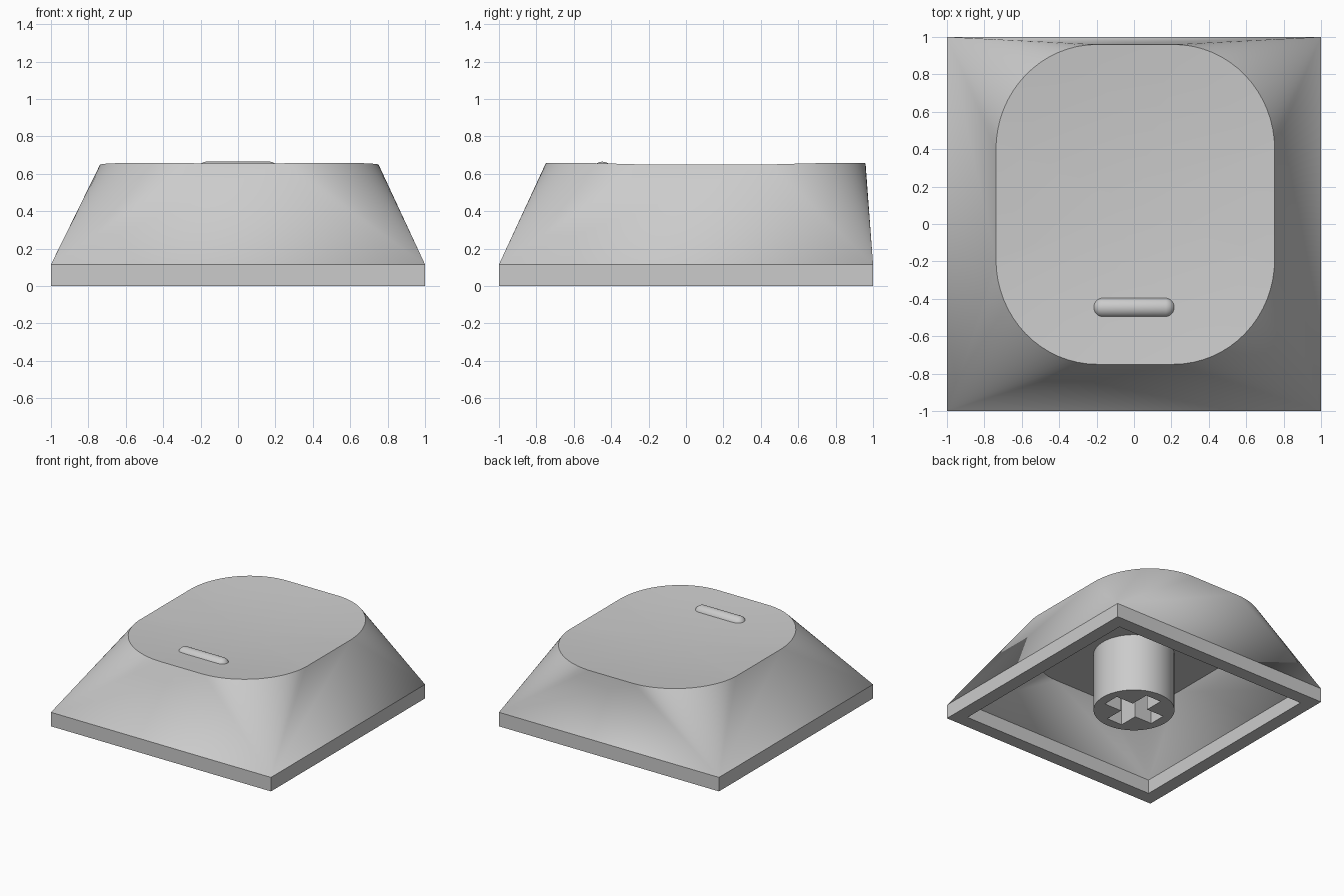
import bpy, bmesh, math
from mathutils import Matrix, Vector

cube = bpy.data.objects.get("Cube")
if cube:
    bpy.data.objects.remove(cube, do_unlink=True)

GREY = (0.6, 0.6, 0.6, 1.0)
mat = bpy.data.materials.new("light grey plastic")
mat.use_nodes = True
mat.diffuse_color = GREY
mat.node_tree.nodes["Principled BSDF"].inputs["Base Color"].default_value = GREY

SIGNS = [(1, 1), (-1, 1), (-1, -1), (1, -1)]
BAND = 0.115      # height of the straight skirt
CEILING = 0.48    # underside of the top
STEPS = 16        # segments per rounded corner
MID = Vector((0.007, 0.105))


def finish(bm, name, sharp=25, band=None):
    """Smooth shading with sharp edges by angle, and along the skirt line."""
    bmesh.ops.recalc_face_normals(bm, faces=bm.faces)
    for f in bm.faces:
        f.smooth = True
    for e in bm.edges:
        on_band = band is not None and all(abs(v.co.z - band) < 1e-4 for v in e.verts)
        e.smooth = not on_band and e.calc_face_angle(0) < math.radians(sharp)
    mesh = bpy.data.meshes.new(name)
    bm.to_mesh(mesh)
    bm.free()
    mesh.materials.append(mat)
    obj = bpy.data.objects.new(name, mesh)
    bpy.context.collection.objects.link(obj)
    return obj


def dish(x, y):
    """Height of the shallow spherical top."""
    return 0.613 + 0.055 * ((x - MID.x) ** 2 + (y - MID.y) ** 2)


def outline(hx, hy, rx, ry):
    """Rounded rectangle as four corner arcs, counter-clockwise."""
    arcs = []
    for q, (sx, sy) in enumerate(SIGNS):
        arc = []
        for i in range(STEPS + 1):
            a = math.pi / 2 * (q + i / STEPS)
            arc.append(MID + Vector((sx * (hx - rx) + rx * math.cos(a),
                                     sy * (hy - ry) + ry * math.sin(a))))
        arcs.append(arc)
    return arcs


def square(bm, half, z):
    return [bm.verts.new((sx * half, sy * half, z)) for sx, sy in SIGNS]


def bridge(bm, a, b):
    n = len(a)
    for i in range(n):
        j = (i + 1) % n
        bm.faces.new((a[i], a[j], b[j], b[i]))


def loft(bm, base, arcs):
    """Flat sides joined by a cone fan rising from each square corner."""
    for q in range(4):
        arc, nxt = arcs[q], arcs[(q + 1) % 4]
        for p, r in zip(arc, arc[1:]):
            bm.faces.new((base[q], r, p))
        bm.faces.new((base[q], base[(q + 1) % 4], nxt[0], arc[-1]))


# Hollow cap shell
bm = bmesh.new()
outer_low, outer_high = square(bm, 1.0, 0), square(bm, 1.0, BAND)
inner_low, inner_high = square(bm, 0.89, 0), square(bm, 0.89, BAND)
bridge(bm, outer_low, outer_high)
bridge(bm, outer_low, inner_low)
bridge(bm, inner_low, inner_high)

top = [[bm.verts.new((p.x, p.y, dish(p.x, p.y))) for p in arc]
       for arc in outline(0.745, 0.855, 0.54, 0.56)]
loft(bm, outer_high, top)
under = [[bm.verts.new((p.x, p.y, CEILING)) for p in arc]
         for arc in outline(0.62, 0.775, 0.42, 0.46)]
loft(bm, inner_high, under)
bm.faces.new([v for arc in under for v in arc])

# Dished top in shrinking rings
ring = [v for arc in top for v in arc]
rim = [v.co.xy for v in ring]
for scale in (0.8, 0.6, 0.4, 0.2):
    pts = [MID + (p - MID) * scale for p in rim]
    inner = [bm.verts.new((p.x, p.y, dish(p.x, p.y))) for p in pts]
    bridge(bm, ring, inner)
    ring = inner
centre = bm.verts.new((MID.x, MID.y, dish(MID.x, MID.y)))
for i, v in enumerate(ring):
    bm.faces.new((v, ring[(i + 1) % len(ring)], centre))
finish(bm, "cap_shell", band=BAND)

# Raised homing bar, a stretched sphere
bm = bmesh.new()
bmesh.ops.create_uvsphere(bm, u_segments=32, v_segments=15, radius=0.055,
                          matrix=Matrix.Rotation(math.pi / 2, 4, 'Y'))
for v in bm.verts:
    v.co.x += math.copysign(0.165, v.co.x)
bmesh.ops.translate(bm, verts=bm.verts, vec=(0, -0.447, 0.61))
finish(bm, "homing_bar", sharp=60)

# Round stem
bm = bmesh.new()
bmesh.ops.create_cone(bm, cap_ends=True, segments=64, radius1=0.305, radius2=0.305,
                      depth=0.5, matrix=Matrix.Translation((0, 0, 0.25)))
stem = finish(bm, "stem")

# Cross-shaped socket cut into the stem
bm = bmesh.new()
arm, half = 0.228, 0.07
cross = []
for q in range(4):
    turn = Matrix.Rotation(q * math.pi / 2, 2)
    cross += [turn @ Vector(p) for p in ((arm, -half), (arm, half), (half, half))]
low = [bm.verts.new((p.x, p.y, -0.1)) for p in cross]
high = [bm.verts.new((p.x, p.y, 0.43)) for p in cross]
bridge(bm, low, high)
bm.faces.new(low)
bm.faces.new(high)
cutter = finish(bm, "socket_cutter")
cutter.hide_render = True
cut = stem.modifiers.new("socket", 'BOOLEAN')
cut.operation = 'DIFFERENCE'
cut.solver = 'EXACT'
cut.object = cutter
bpy.context.view_layer.objects.active = stem
stem.select_set(True)
bpy.ops.object.modifier_apply(modifier=cut.name)
bpy.data.objects.remove(cutter, do_unlink=True)
bpy.ops.object.shade_smooth_by_angle(angle=math.radians(30))
